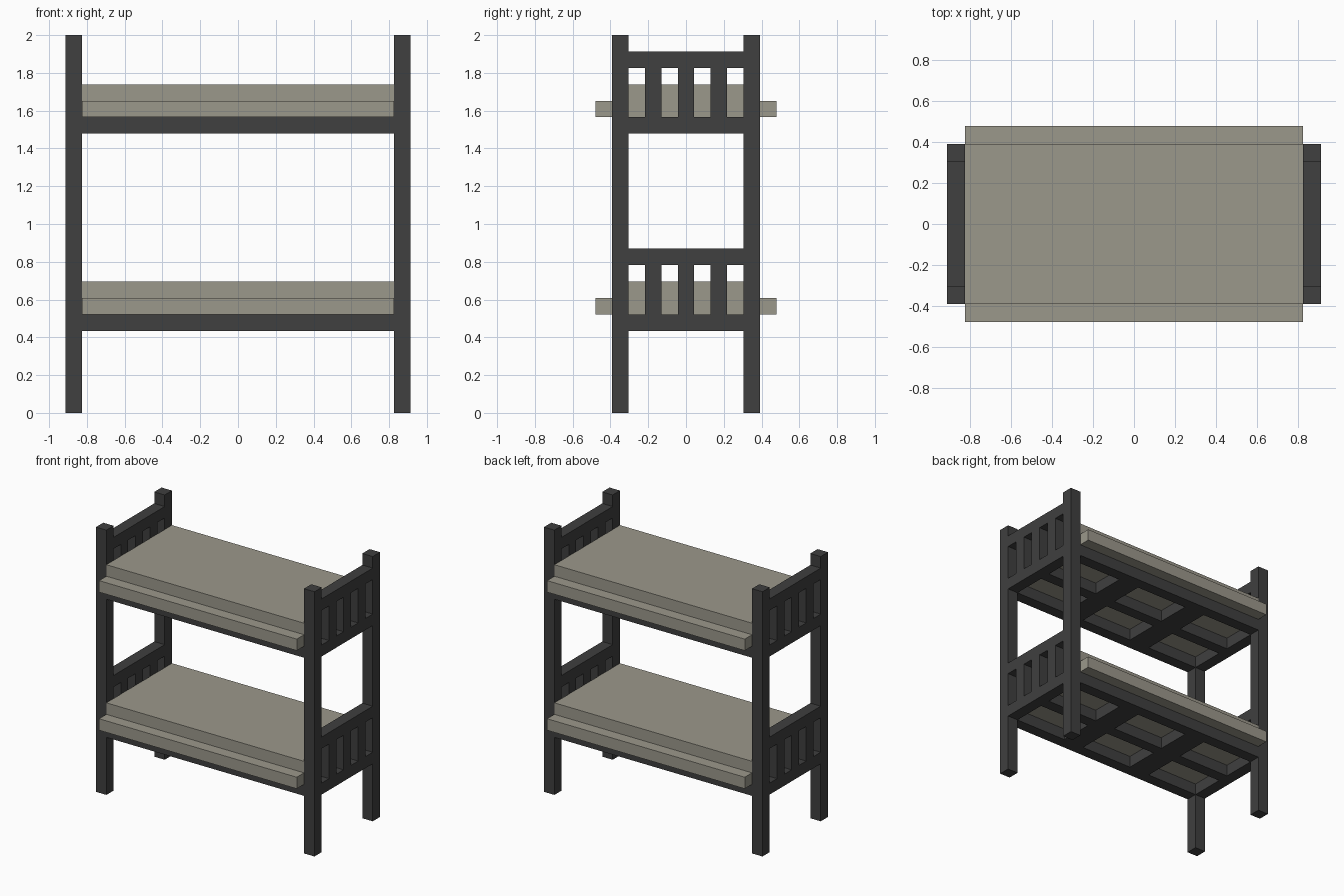
import bpy
import bmesh

U = 2 / 23  # one building unit: the thickness of a post

cube = bpy.data.objects.get("Cube")
if cube:
    bpy.data.objects.remove(cube, do_unlink=True)


def make_material(name, color):
    mat = bpy.data.materials.new(name)
    mat.use_nodes = True
    mat.diffuse_color = color
    mat.node_tree.nodes["Principled BSDF"].inputs["Base Color"].default_value = color
    return mat


frame_mat = make_material("charcoal frame", (0.05, 0.05, 0.05, 1))
bedding_mat = make_material("warm grey bedding", (0.33, 0.314, 0.26, 1))


def add_object(name, bm, mat):
    bmesh.ops.recalc_face_normals(bm, faces=bm.faces)
    mesh = bpy.data.meshes.new(name)
    bm.to_mesh(mesh)
    bm.free()
    mesh.materials.append(mat)
    obj = bpy.data.objects.new(name, mesh)
    bpy.context.collection.objects.link(obj)
    return obj


def box(name, center, size, mat=frame_mat):
    """Box given by centre and size, in building units."""
    bm = bmesh.new()
    bmesh.ops.create_cube(bm, size=1)
    for v in bm.verts:
        v.co = [(c + p * s) * U for c, p, s in zip(center, v.co, size)]
    return add_object(name, bm, mat)


def mattress(name, z):
    """Stepped cross-section with overhanging lower edges, run along x."""
    half = [(5.5, 0), (5.5, 1), (4.5, 1), (4.5, 2)]
    profile = half + [(-y, h) for y, h in reversed(half)]
    bm = bmesh.new()
    face = bm.faces.new([bm.verts.new((-9.5 * U, y * U, (z + h) * U)) for y, h in profile])
    ext = bmesh.ops.extrude_face_region(bm, geom=[face])
    moved = [g for g in ext["geom"] if isinstance(g, bmesh.types.BMVert)]
    bmesh.ops.translate(bm, vec=(19 * U, 0, 0), verts=moved)
    return add_object(name, bm, bedding_mat)


# Corner posts
for sx, side in ((1, "left"), (-1, "right")):
    for sy, end in ((-1, "front"), (1, "back")):
        box(f"{end}_{side}_post", (sx * 10, sy * 4, 11.5), (1, 1, 23))

# Two bunks, each given by the height of the underside of its base
for level, z in (("lower", 5), ("upper", 17)):
    mid = z + 0.5

    # Long rails and centre beam of the base
    for y, part in ((-4, "front_rail"), (0, "centre_beam"), (4, "back_rail")):
        box(f"{level}_{part}", (0, y, mid), (19, 1, 1))

    # Cross beams, leaving open pockets under the mattress
    for x in (-3.5, 3.5):
        for y in (-2, 2):
            box(f"{level}_cross_beam", (x, y, mid), (2, 3, 1))

    # Slatted end panels
    for sx, side in ((1, "left"), (-1, "right")):
        x = sx * 10
        box(f"{level}_{side}_end_bottom_rail", (x, 0, mid), (1, 7, 1))
        box(f"{level}_{side}_end_top_rail", (x, 0, mid + 4), (1, 7, 1))
        for y in (-2, 0, 2):
            box(f"{level}_{side}_end_slat", (x, y, mid + 2), (1, 1, 3))

    mattress(f"{level}_mattress", z + 1)
